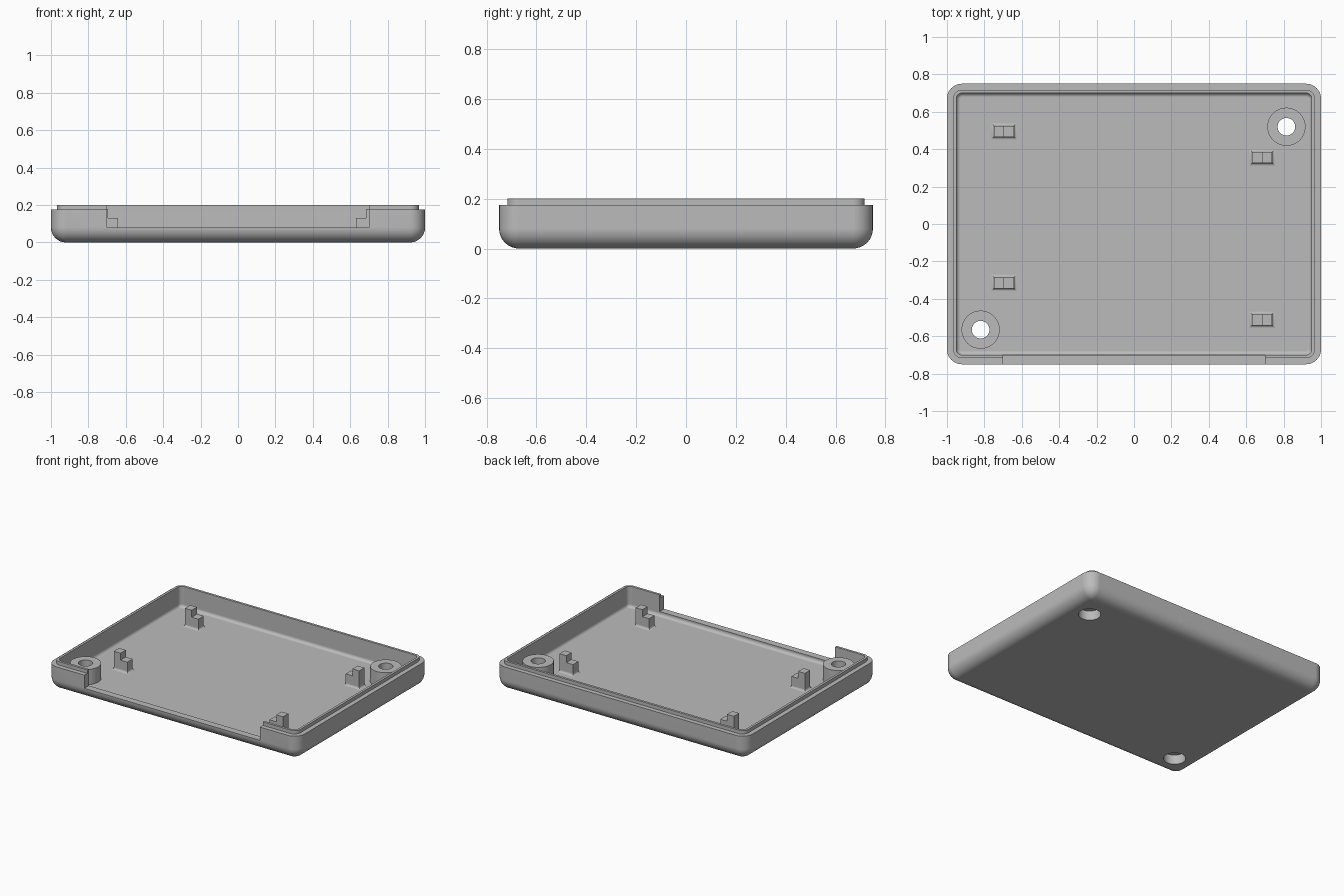
import bpy, bmesh, math
from mathutils import Matrix, Vector

cube = bpy.data.objects.get("Cube")
if cube:
    bpy.data.objects.remove(cube, do_unlink=True)

grey = bpy.data.materials.new("plain grey plastic")
grey.use_nodes = True
COLOUR = (0.5, 0.5, 0.5, 1)
grey.diffuse_color = COLOUR
grey.node_tree.nodes["Principled BSDF"].inputs["Base Color"].default_value = COLOUR

FLOOR = 0.05
RADIUS = 0.08


def make(name, bm):
    bmesh.ops.recalc_face_normals(bm, faces=bm.faces)
    mesh = bpy.data.meshes.new(name)
    bm.to_mesh(mesh)
    bm.free()
    mesh.materials.append(grey)
    obj = bpy.data.objects.new(name, mesh)
    bpy.context.collection.objects.link(obj)
    return obj


def activate(obj):
    bpy.ops.object.select_all(action='DESELECT')
    obj.select_set(True)
    bpy.context.view_layer.objects.active = obj


def smooth(obj):
    activate(obj)
    bpy.ops.object.shade_smooth_by_angle(angle=math.radians(30))
    mod = obj.modifiers.new("flat faces stay flat", 'WEIGHTED_NORMAL')
    mod.keep_sharp = True


def cut(obj, cutter):
    activate(obj)
    mod = obj.modifiers.new("cut", 'BOOLEAN')
    mod.operation, mod.solver, mod.object = 'DIFFERENCE', 'EXACT', cutter
    bpy.ops.object.modifier_apply(modifier=mod.name)
    bpy.data.objects.remove(cutter, do_unlink=True)


def corner_ring(bm, hx, hy, r, z, steps):
    """Rectangle with rounded corners (square corners when steps is 0)."""
    verts = []
    for k, (sx, sy) in enumerate([(1, 1), (-1, 1), (-1, -1), (1, -1)]):
        for i in range(steps + 1):
            a = math.pi / 2 * (k + (i / steps if steps else 0))
            verts.append(bm.verts.new((sx * (hx - r) + r * math.cos(a),
                                       sy * (hy - r) + r * math.sin(a), z)))
    return verts


def loft(bm, rings):
    n = len(rings[0])
    for a, b in zip(rings, rings[1:]):
        for i in range(n):
            j = (i + 1) % n
            bm.faces.new((a[i], a[j], b[j], b[i]))


def cylinder(name, x, y, r, z0, z1):
    bm = bmesh.new()
    bmesh.ops.create_cone(bm, cap_ends=True, segments=48, radius1=r, radius2=r, depth=z1 - z0,
                          matrix=Matrix.Translation((x, y, (z0 + z1) / 2)))
    return make(name, bm)


# Tray: section given as (inset from the outer wall, height)
arc = [math.pi / 2 * i / 8 for i in range(9)]
section = [(RADIUS * (1 - math.sin(a)), RADIUS * (1 - math.cos(a))) for a in arc]
section += [(0, 0.175), (0.033, 0.175), (0.033, 0.2), (0.05, 0.2)]
fillet = 0.022
section += [(0.05 + fillet * (1 - math.cos(a)), FLOOR + fillet * (1 - math.sin(a))) for a in arc]
bm = bmesh.new()
rings = [corner_ring(bm, 1 - d, 0.75 - d, max(RADIUS - d, 0.001), z, 8) for d, z in section]
loft(bm, rings)
bm.faces.new(rings[0])
bm.faces.new(rings[-1])
tray = make("tray", bm)

# Wide opening in the front wall
bm = bmesh.new()
bmesh.ops.create_cube(bm, size=1, matrix=Matrix.Translation((0, -0.74, 0.18))
                      @ Matrix.Diagonal((1.4, 0.12, 0.2, 1)))
cut(tray, make("opening_cutter", bm))

# Screw bosses, with a wide screw-head recess from below
BORE, HEAD, BOSS = 0.047, 0.073, 0.102
for name, x, y in [("back_left", 0.815, 0.52), ("front_right", -0.82, -0.565)]:
    cut(tray, cylinder("recess_cutter", x, y, HEAD, -0.1, 0.1))
    bm = bmesh.new()
    profile = [(HEAD, FLOOR), (HEAD, 0.068), (BORE, 0.068), (BORE, 0.16),
               (BOSS, 0.16), (BOSS, FLOOR - 0.004), (HEAD, FLOOR - 0.004)]
    rings = [[bm.verts.new((x + r * math.cos(math.tau * i / 48),
                            y + r * math.sin(math.tau * i / 48), z)) for i in range(48)]
             for r, z in profile]
    loft(bm, rings)
    smooth(make(name + "_screw_boss", bm))
smooth(tray)

# Stepped board supports, the tall half towards the outside, with a flared foot
HX, HY, FLARE = 0.054, 0.03, 0.014
posts = [("back_right", -0.695, 0.495), ("front_right", -0.695, -0.315),
         ("back_left", 0.685, 0.355), ("front_left", 0.685, -0.512)]
for name, x, y in posts:
    side = math.copysign(1, x)
    bm = bmesh.new()
    outline = [(-HX, FLOOR), (HX, FLOOR), (HX, 0.18), (0, 0.18), (0, 0.13), (-HX, 0.13)]
    face = bm.faces.new([bm.verts.new((side * u, -HY, z)) for u, z in outline])
    grown = bmesh.ops.extrude_face_region(bm, geom=[face])["geom"]
    bmesh.ops.translate(bm, vec=Vector((0, 2 * HY, 0)),
                        verts=[v for v in grown if isinstance(v, bmesh.types.BMVert)])
    make(name + "_support", bm).location = (x, y, 0)

    bm = bmesh.new()
    rings = []
    for i in range(5):
        a = math.pi / 2 * i / 4
        out = FLARE * (1 - math.sin(a))
        rings.append(corner_ring(bm, HX + out, HY + out, 0, FLOOR + FLARE * (1 - math.cos(a)), 0))
    loft(bm, rings)
    bm.faces.new(rings[0])
    bm.faces.new(rings[-1])
    foot = make(name + "_support_foot", bm)
    foot.location = (x, y, 0)
    smooth(foot)
